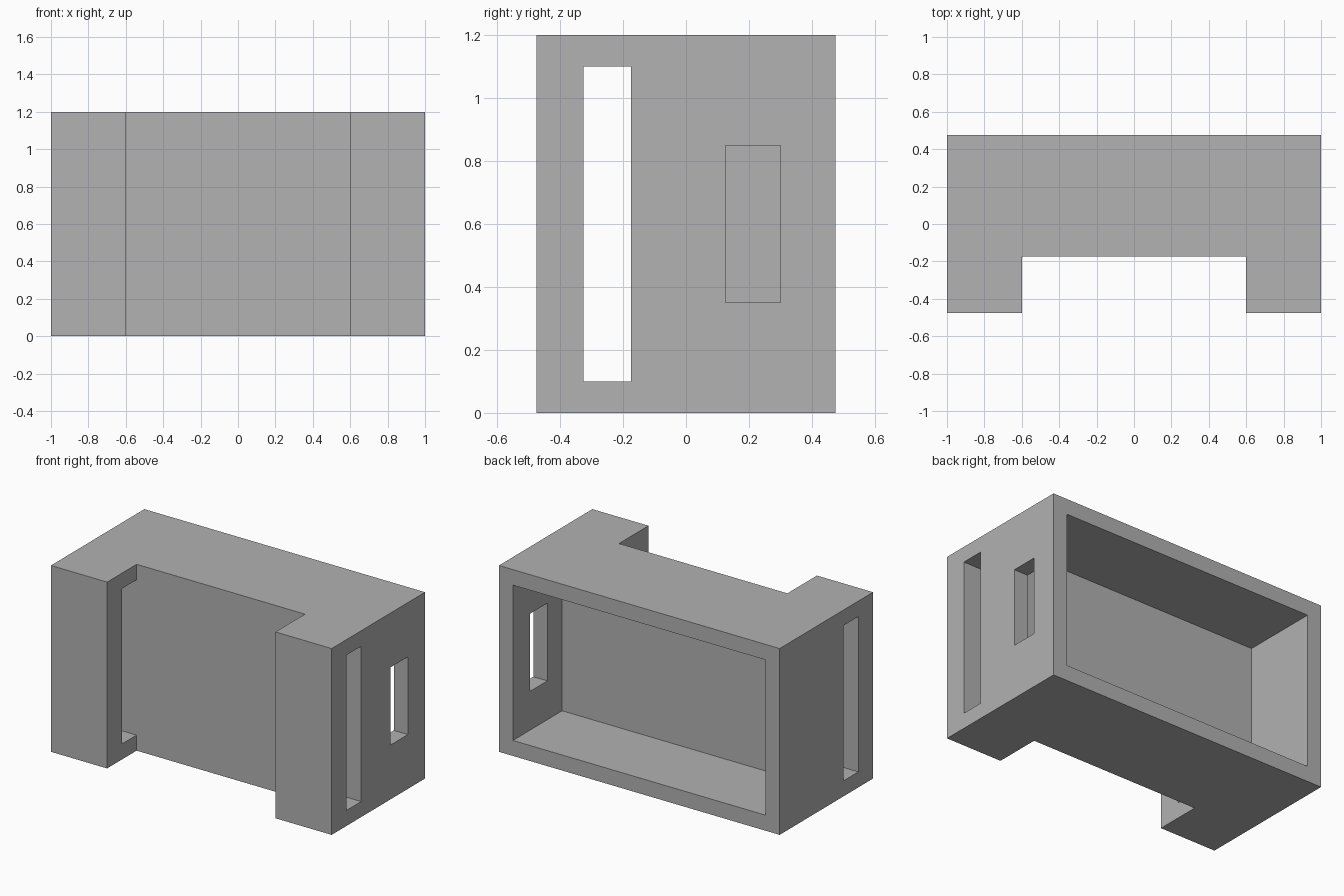
import bpy
import bmesh

cube = bpy.data.objects.get("Cube")
if cube:
    bpy.data.objects.remove(cube, do_unlink=True)

grey = bpy.data.materials.new("plain grey")
grey.use_nodes = True
colour = (0.445, 0.445, 0.445, 1)
grey.diffuse_color = colour
grey.node_tree.nodes["Principled BSDF"].inputs["Base Color"].default_value = colour


def add_object(name, bm):
    bmesh.ops.recalc_face_normals(bm, faces=bm.faces)
    mesh = bpy.data.meshes.new(name)
    bm.to_mesh(mesh)
    bm.free()
    mesh.materials.append(grey)
    obj = bpy.data.objects.new(name, mesh)
    bpy.context.collection.objects.link(obj)
    return obj


def prism(name, outline, height):
    """Extrude a plan outline upwards from the ground."""
    bm = bmesh.new()
    base = bm.faces.new([bm.verts.new((x, y, 0)) for x, y in outline])
    top = bmesh.ops.extrude_face_region(bm, geom=[base])["geom"]
    verts = [v for v in top if isinstance(v, bmesh.types.BMVert)]
    bmesh.ops.translate(bm, vec=(0, 0, height), verts=verts)
    return add_object(name, bm)


def box(name, x, y, z):
    """Box from its lower and upper limits on each axis."""
    bm = bmesh.new()
    bmesh.ops.create_cube(bm, size=1)
    for v in bm.verts:
        v.co = [lim[0] if c < 0 else lim[1] for c, lim in zip(v.co, (x, y, z))]
    return add_object(name, bm)


# Housing with two forward arms
half = [(0.6, -0.175), (0.6, -0.475), (1, -0.475), (1, 0.475)]
housing = prism("housing", half + [(-x, y) for x, y in reversed(half)], 1.2)

# Rear compartment, strap slots through both arms, window in the left wall
cutters = [
    box("compartment_cutter", (-0.9, 0.9), (-0.025, 0.6), (0.1, 1.1)),
    box("left_slot_cutter", (0.5, 1.1), (-0.325, -0.175), (0.1, 1.1)),
    box("right_slot_cutter", (-1.1, -0.5), (-0.325, -0.175), (0.1, 1.1)),
    box("window_cutter", (0.8, 1.1), (0.125, 0.3), (0.35, 0.85)),
]
bpy.context.view_layer.objects.active = housing
for cutter in cutters:
    cut = housing.modifiers.new(cutter.name, "BOOLEAN")
    cut.operation = "DIFFERENCE"
    cut.solver = "EXACT"
    cut.object = cutter
    bpy.ops.object.modifier_apply(modifier=cut.name)
    bpy.data.objects.remove(cutter, do_unlink=True)
